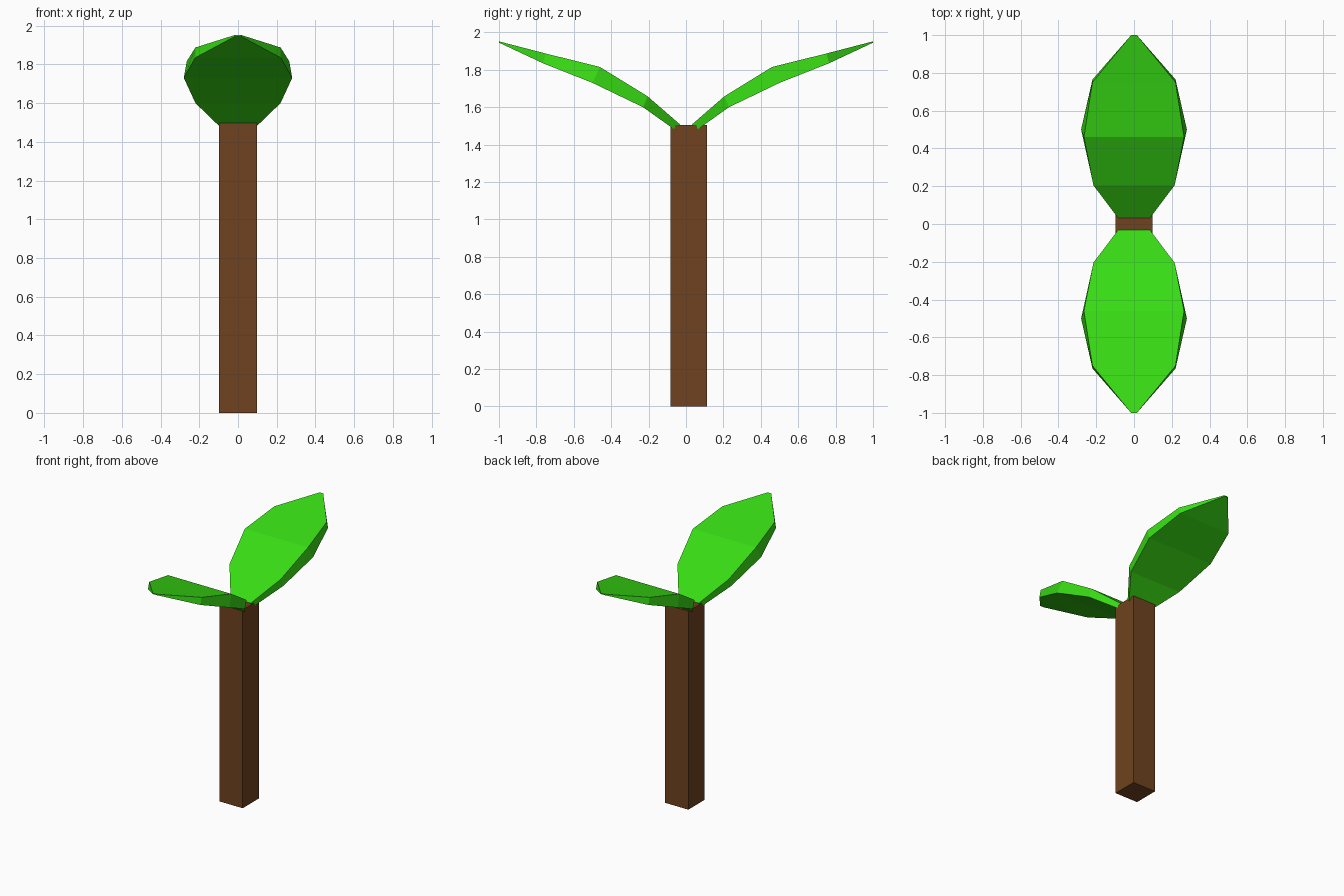
import bpy
import bmesh

if "Cube" in bpy.data.objects:
    bpy.data.objects.remove(bpy.data.objects["Cube"])


def material(name, color):
    mat = bpy.data.materials.new(name)
    mat.diffuse_color = (*color, 1)
    mat.use_nodes = True
    mat.node_tree.nodes["Principled BSDF"].inputs["Base Color"].default_value = mat.diffuse_color
    return mat


def add_object(name, bm, mat):
    bmesh.ops.recalc_face_normals(bm, faces=bm.faces)
    mesh = bpy.data.meshes.new(name)
    bm.to_mesh(mesh)
    bm.free()
    mesh.materials.append(mat)
    obj = bpy.data.objects.new(name, mesh)
    bpy.context.collection.objects.link(obj)
    return obj


brown = material("bark", (0.16, 0.055, 0.014))
green = material("leaf_green", (0.04, 0.72, 0.007))

# Trunk: square post, slightly off centre towards the back
bm = bmesh.new()
bmesh.ops.create_cube(bm, size=1)
bmesh.ops.scale(bm, vec=(0.195, 0.195, 1.505), verts=bm.verts)
bmesh.ops.translate(bm, vec=(0, 0.014, 0.7525), verts=bm.verts)
add_object("trunk", bm, brown)

# Leaf sections from base to tip: (half width, y, z) of upper and lower edge
SECTIONS = [
    ((0.085, 0.032, 1.508), (0.098, 0.064, 1.482)),
    ((0.215, 0.205, 1.658), (0.22, 0.23, 1.60)),
    ((0.265, 0.46, 1.815), (0.28, 0.50, 1.73)),
    ((0.22, 0.75, 1.887), (0.22, 0.765, 1.835)),
    ((0.015, 1.0, 1.952), (0.015, 1.0, 1.945)),
]


def leaf(name, side):
    bm = bmesh.new()
    rings = []
    for (wt, yt, zt), (wb, yb, zb) in SECTIONS:
        corners = [(-wt, yt, zt), (wt, yt, zt), (wb, yb, zb), (-wb, yb, zb)]
        rings.append([bm.verts.new((x, side * y, z)) for x, y, z in corners])
    for a, b in zip(rings, rings[1:]):
        for i in range(4):
            j = (i + 1) % 4
            bm.faces.new((a[i], a[j], b[j], b[i]))
    bm.faces.new(rings[0])
    bm.faces.new(rings[-1])
    add_object(name, bm, green)


# Two mirrored leaves
leaf("back_leaf", 1)
leaf("front_leaf", -1)
